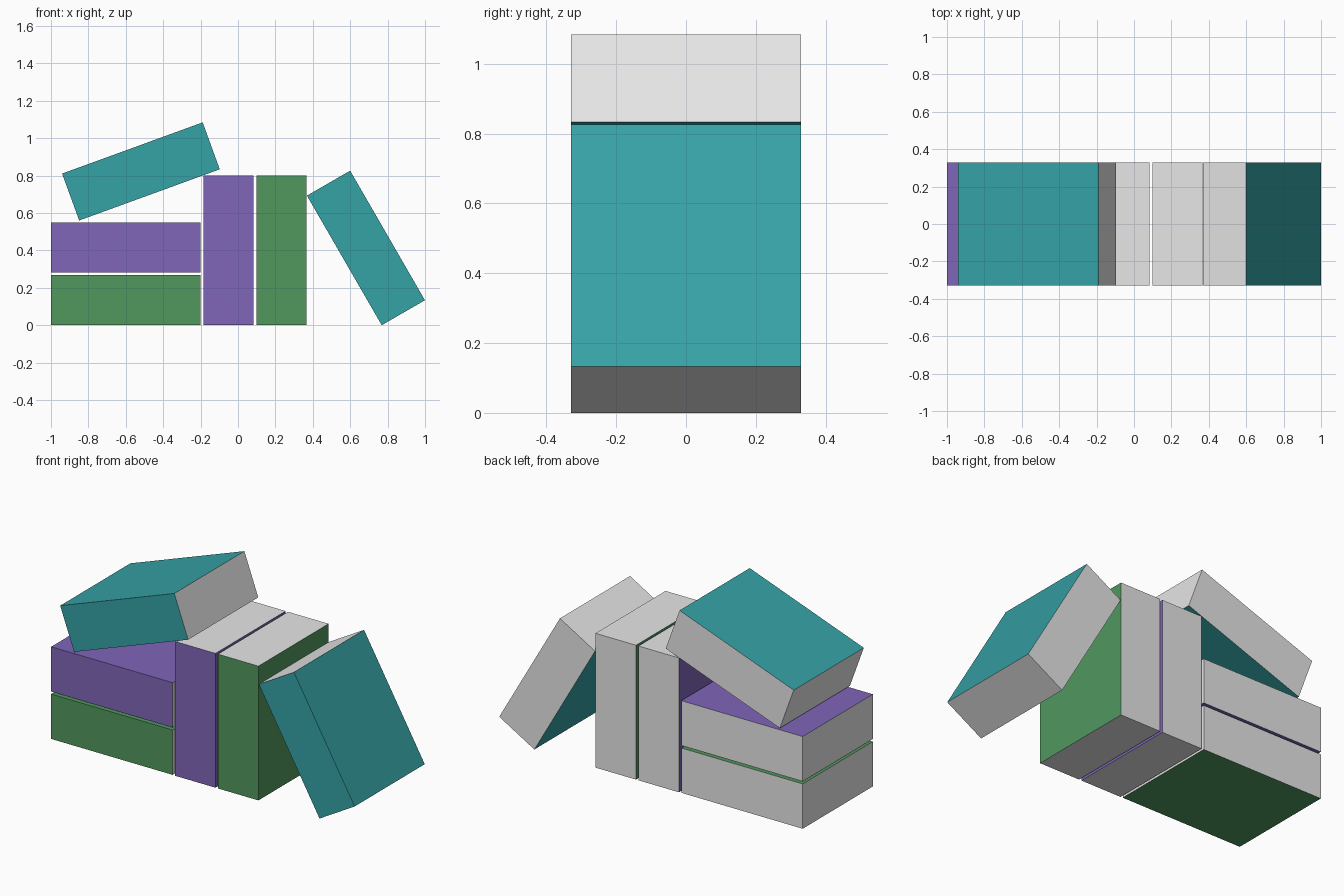
import bpy
import bmesh
import math

if "Cube" in bpy.data.objects:
    bpy.data.objects.remove(bpy.data.objects["Cube"])

LENGTH, THICK, DEPTH = 0.80, 0.267, 0.66


def material(name, rgb):
    """Flat colour given as 0-255 sRGB, stored as linear."""
    mat = bpy.data.materials.new(name)
    lin = [((c / 255 + 0.055) / 1.055) ** 2.4 for c in rgb]
    mat.diffuse_color = (*lin, 1.0)
    mat.use_nodes = True
    mat.node_tree.nodes["Principled BSDF"].inputs["Base Color"].default_value = mat.diffuse_color
    return mat


pages = material("page_grey", (231, 231, 231))
green = material("green_cover", (81, 153, 95))
purple = material("purple_cover", (127, 102, 185))
teal = material("teal_cover", (53, 162, 165))


def book(name, cover, x, z, angle):
    """Block with covers above and below, spine at the front, pages elsewhere."""
    bm = bmesh.new()
    bmesh.ops.create_cube(bm, size=1.0)
    bmesh.ops.scale(bm, vec=(LENGTH, DEPTH, THICK), verts=bm.verts)
    bm.normal_update()
    for f in bm.faces:
        is_cover = abs(f.normal.z) > 0.5 or f.normal.y < -0.5
        f.material_index = 0 if is_cover else 1
    mesh = bpy.data.meshes.new(name)
    bm.to_mesh(mesh)
    bm.free()
    mesh.materials.append(cover)
    mesh.materials.append(pages)
    obj = bpy.data.objects.new(name, mesh)
    obj.location = (x, 0, z)
    obj.rotation_euler.y = math.radians(angle)
    bpy.context.collection.objects.link(obj)


# Two books lying flat
book("flat_book_lower", green, -0.60, 0.1345, 0)
book("flat_book_upper", purple, -0.60, 0.4165, 0)
# Two books standing upright
book("upright_book_left", purple, -0.051, 0.40, 90)
book("upright_book_right", green, 0.232, 0.40, 90)
# One book tilted on top, one leaning at the right
book("tilted_book", teal, -0.519, 0.822, -20)
book("leaning_book", teal, 0.684, 0.413, 60)
